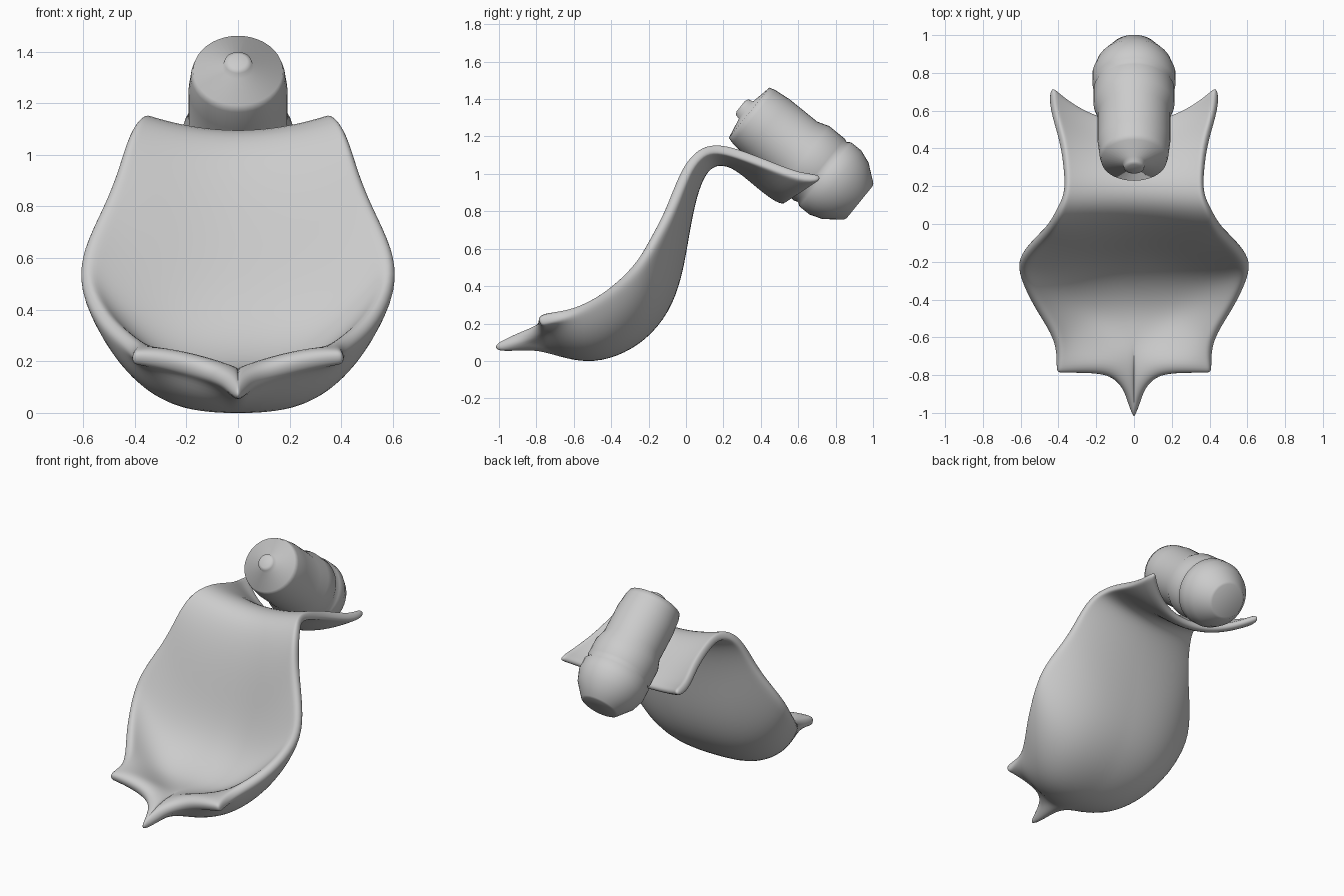
import bpy, bmesh, math
from mathutils import Vector

if "Cube" in bpy.data.objects:
    bpy.data.objects.remove(bpy.data.objects["Cube"])

def make_object(name, bm):
    bmesh.ops.recalc_face_normals(bm, faces=bm.faces)
    mesh = bpy.data.meshes.new(name)
    bm.to_mesh(mesh)
    bm.free()
    ob = bpy.data.objects.new(name, mesh)
    bpy.context.collection.objects.link(ob)
    return ob

def smooth(ob, angle):
    bpy.ops.object.select_all(action='DESELECT')
    ob.select_set(True)
    bpy.context.view_layer.objects.active = ob
    bpy.ops.object.shade_smooth_by_angle(angle=math.radians(angle))

# Curved shell: stations of rim (y, z, half width), centre line (y, z), bowl power
stations = [
    (-.785, .21, .41, -1.06, .045, .36), (-.745, .222, .41, -.83, .085, .6),
    (-.65, .25, .405, -.68, .05, 2.2), (-.55, .295, .44, -.53, .016, 3.4),
    (-.42, .37, .53, -.38, .045, 3.4), (-.26, .51, .61, -.23, .13, 3.2),
    (-.18, .64, .60, -.11, .275, 3), (-.09, .80, .52, -.045, .46, 2.7),
    (-.04, .92, .47, -.01, .68, 2.4), (.01, 1.04, .435, .03, .89, 2.2),
    (.08, 1.12, .40, .09, 1.035, 2), (.16, 1.14, .365, .17, 1.08, 2),
    (.27, 1.115, .365, .27, 1.055, 2), (.45, 1.05, .385, .38, .96, 2),
    (.62, .985, .445, .48, .88, 2.2), (.735, .985, .44, .54, .855, 2.2)]
# extra thickness of the belly at each station
extra = [.01, .05, .10, .12, .12, .12, .11, .09, .06, .03, .01, 0, 0, 0, 0, 0]
THIN, THICK = .055, .2
half = [.06, .13, .25, .4, .55, .7, .83, .93, 1]
us = [-u for u in reversed(half)] + [0] + half

bm = bmesh.new()
rows, weights = [], []
last = len(stations) - 1
for i, (ry, rz, w, cy, cz, p) in enumerate(stations):
    before, after = stations[max(i - 1, 0)], stations[min(i + 1, last)]
    ty, tz = after[3] - before[3], after[4] - before[4]
    inward = Vector((0, -tz, ty)).normalized()
    row = []
    for u in us:
        k = abs(u) ** p
        # first two rows pull out into the central spike
        ky = 1 - math.exp(-abs(u) * w / .05) if i < 2 else k
        d = extra[i] * (1 - abs(u) ** 4)
        pos = Vector((u * w, cy + (ry - cy) * ky, cz + (rz - cz) * k))
        row.append(bm.verts.new(pos + inward * d / 2))
        weights.append((THIN + d) / THICK)
    rows.append(row)
for a, b in zip(rows, rows[1:]):
    for j in range(len(us) - 1):
        bm.faces.new((a[j], a[j + 1], b[j + 1], b[j]))
shell = make_object("curved_shell", bm)
group = shell.vertex_groups.new(name="belly")
for i, wt in enumerate(weights):
    group.add([i], wt, 'REPLACE')
sol = shell.modifiers.new("thickness", 'SOLIDIFY')
sol.thickness = THICK
sol.offset = 0
sol.vertex_group = "belly"
sub = shell.modifiers.new("rounding", 'SUBSURF')
sub.levels = sub.render_levels = 2
for f in shell.data.polygons:
    f.use_smooth = True

# Canister: lathed profile (radius, distance) along a tilted axis
def lathe(name, profile, sides=40):
    bm = bmesh.new()
    rings = []
    for r, t in profile:
        rings.append([bm.verts.new((r * math.cos(2 * math.pi * k / sides),
                                    r * math.sin(2 * math.pi * k / sides), t))
                      for k in range(sides)])
    for a, b in zip(rings, rings[1:]):
        for k in range(sides):
            n = (k + 1) % sides
            bm.faces.new((a[k], a[n], b[n], b[k]))
    bm.faces.new(rings[0])
    bm.faces.new(rings[-1])
    ob = make_object(name, bm)
    ob.location = (0, .34, 1.325)
    ob.rotation_euler = (math.radians(-129), 0, 0)
    smooth(ob, 65)
    return ob

# Front button and cap, body, collar and tapered tail in one profile
lathe("canister", [(.035, -.06), (.053, -.052), (.06, -.025), (.173, -.003),
                   (.182, .03), (.192, .12), (.192, .31), (.214, .375), (.214, .48),
                   (.206, .5), (.22, .52), (.22, .59), (.195, .66),
                   (.125, .75), (.11, .757)])
